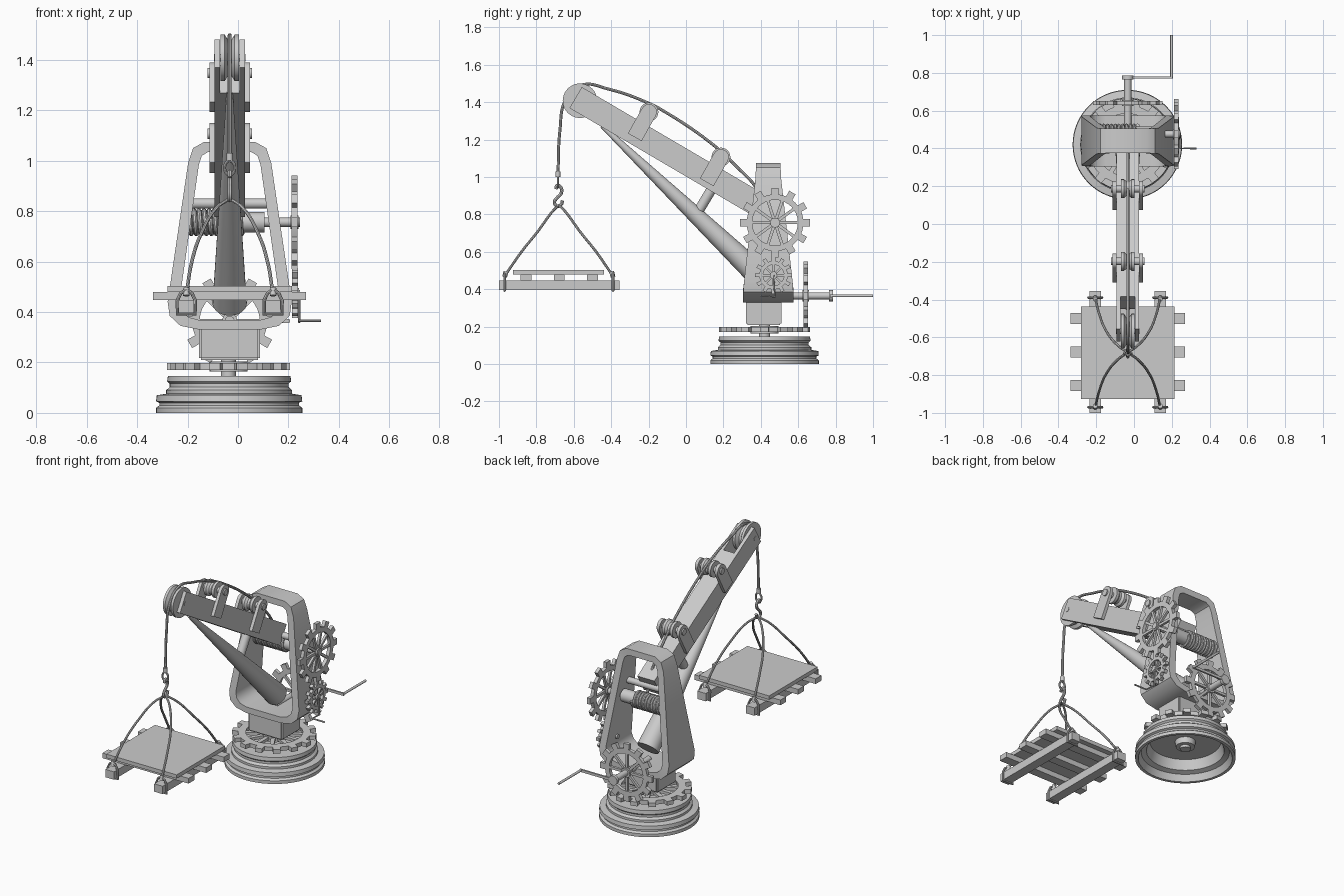
import bpy, bmesh, math
from mathutils import Vector, Matrix

if "Cube" in bpy.data.objects:
    bpy.data.objects.remove(bpy.data.objects["Cube"])

CX = -0.033  # shared centre plane of the crane
TAU = 2 * math.pi


def finish(name, bm, M=Matrix()):
    bmesh.ops.recalc_face_normals(bm, faces=bm.faces)
    me = bpy.data.meshes.new(name)
    bm.to_mesh(me)
    bm.free()
    ob = bpy.data.objects.new(name, me)
    ob.matrix_world = M
    bpy.context.collection.objects.link(ob)
    return ob


def frame_at(c, axis):
    return Matrix.Translation(c) @ Vector(axis).to_track_quat('Z', 'Y').to_matrix().to_4x4()


def add_box(bm, c, s, R=Matrix()):
    M = Matrix.Translation(c) @ R @ Matrix.Diagonal((*s, 1))
    bmesh.ops.create_cube(bm, size=1, matrix=M)


def box(name, lo, hi, bevel=0):
    bm = bmesh.new()
    add_box(bm, [(a + b) / 2 for a, b in zip(lo, hi)], [b - a for a, b in zip(lo, hi)])
    if bevel:
        bmesh.ops.bevel(bm, geom=bm.edges[:], offset=bevel, segments=2, affect='EDGES')
    return finish(name, bm)


def rod(name, p, q, r1, r2=None, seg=24):
    p, q = Vector(p), Vector(q)
    bm = bmesh.new()
    bmesh.ops.create_cone(bm, cap_ends=True, segments=seg, radius1=r1,
                          radius2=r1 if r2 is None else r2, depth=(q - p).length)
    return finish(name, bm, frame_at((p + q) / 2, q - p))


def lathe(name, prof, c, axis=(0, 0, 1), seg=64):
    bm = bmesh.new()
    vs = [bm.verts.new((r, 0, z)) for r, z in prof]
    es = [bm.edges.new(e) for e in zip(vs, vs[1:])]
    bmesh.ops.spin(bm, geom=vs + es, axis=(0, 0, 1), cent=(0, 0, 0), angle=TAU, steps=seg)
    bmesh.ops.remove_doubles(bm, verts=bm.verts, dist=1e-5)
    return finish(name, bm, frame_at(c, axis))


def tube(name, pts, r, cyclic=False, smooth=True):
    cu = bpy.data.curves.new(name, 'CURVE')
    cu.dimensions, cu.bevel_depth, cu.bevel_resolution = '3D', r, 2
    cu.resolution_u, cu.use_fill_caps = 8, True
    sp = cu.splines.new('BEZIER' if smooth else 'POLY')
    P = sp.bezier_points if smooth else sp.points
    P.add(len(pts) - 1)
    for b, p in zip(P, pts):
        b.co = p if smooth else (*p, 1)
        if smooth:
            b.handle_left_type = b.handle_right_type = 'AUTO'
    sp.use_cyclic_u = cyclic
    ob = bpy.data.objects.new(name, cu)
    bpy.context.collection.objects.link(ob)
    return ob


def gear(name, c, axis, r, teeth, spokes, thick, hub, tooth=0.035, rim=0.03, spoke=0.016):
    bm = bmesh.new()
    root, inner = r - tooth, r - tooth - rim
    out, inn = [], []
    for i in range(teeth):
        for f, rad in ((-.24, root), (-.2, r), (.2, r), (.24, root), (.5, root)):
            a = TAU * (i + f) / teeth
            u = Vector((math.cos(a), math.sin(a), 0))
            out.append(bm.verts.new(u * rad - Vector((0, 0, thick / 2))))
            inn.append(bm.verts.new(u * inner - Vector((0, 0, thick / 2))))
    n = len(out)
    fs = [bm.faces.new((out[i], out[(i + 1) % n], inn[(i + 1) % n], inn[i])) for i in range(n)]
    ex = bmesh.ops.extrude_face_region(bm, geom=fs, use_keep_orig=True)
    bmesh.ops.translate(bm, vec=(0, 0, thick), verts=[g for g in ex['geom'] if isinstance(g, bmesh.types.BMVert)])
    for i in range(spokes):
        R = Matrix.Rotation(TAU * i / spokes, 4, 'Z')
        L = inner + rim / 3
        add_box(bm, R @ Vector((L / 2, 0, 0)), (L, spoke, thick * .7), R)
    bmesh.ops.create_cone(bm, cap_ends=True, segments=24, radius1=hub, radius2=hub, depth=thick * 1.5)
    return finish(name, bm, frame_at(c, axis))


def sheave(name, y, z, r, w):
    lathe(name, [(0, -w), (r, -w), (r, -w * .55), (r * .78, -w * .2), (r * .78, w * .2),
                 (r, w * .55), (r, w), (0, w)], (CX, y, z), (1, 0, 0), 40)


# Turntable base, hollow underneath
lathe("base", [(0, .147), (.243, .147), (.246, .125), (.236, .116), (.236, .102), (.25, .09), (.25, .076),
               (.287, .07), (.29, .046), (.277, .04), (.277, .03), (.29, .02), (.29, 0), (.272, 0),
               (.255, .04), (.225, .05), (.205, .11), (0, .11)], (-.035, .42, 0))
lathe("base_hub", [(0, .06), (.03, .06), (.03, .075), (.055, .075), (.06, .112)], (-.035, .42, 0), seg=32)
rod("base_axle", (-.038, .42, .1), (-.038, .42, .23), .03)
gear("turntable_gear", (-.038, .42, .184), (0, 0, 1), .245, 14, 12, .026, .075, .035, .045, .025)
box("frame_pedestal", (-.155, .32, .21), (.087, .51, .345), .008)

# Trapezoid frame: (outer x, outer z, inner x, inner z, half depth)
half = [(.10, 1.075, .085, 1.035, .065), (.145, 1.05, .11, 1.02, .066), (.165, .99, .122, .985, .069),
        (.246, .44, .2, .44, .13), (.238, .385, .19, .405, .134), (.195, .345, .165, .38, .135),
        (.12, .33, .12, .368, .135)]
loop = half + [(-a, b, -c, d, e) for a, b, c, d, e in reversed(half)]
bm = bmesh.new()
rings = [[bm.verts.new((CX + x, .44 + s * d, z)) for x, z, s in
          ((ox, oz, -1), (ox, oz, 1), (ix, iz, 1), (ix, iz, -1))] for ox, oz, ix, iz, d in loop]
for A, B in zip(rings, rings[1:] + rings[:1]):
    for k in range(4):
        bm.faces.new((A[k], A[(k + 1) % 4], B[(k + 1) % 4], B[k]))
finish("frame", bm)

# Boom with forked tip
ang = math.atan(.587)
R = Matrix.Rotation(-ang, 4, 'X')
tip = Vector((CX, -.59, 1.425))
along = R @ Vector((0, 1, 0))
bm = bmesh.new()
add_box(bm, tip + along * .685, (.12, .97, .13), R)
for s in (-1, 1):
    add_box(bm, tip + along * .1 + Vector((s * .049, 0, 0)), (.022, .2, .13), R)
finish("boom", bm)
sheave("tip_pulley", -.567, 1.408, .092, .036)
rod("tip_pulley_axle", (CX - .062, -.567, 1.408), (CX + .062, -.567, 1.408), .015)
rod("boom_strut", (CX, .43, .435), (CX, -.45, 1.275), .068, .012, 32)
rod("boom_brace", (CX, .05, .79), (CX, .14, .94), .027)
rod("boom_crossbar", (-.2, .42, .83), (.13, .42, .83), .02)

# Guide pulleys on bracket plates
D = Vector((0, -.49, -.87)).normalized()
P = Vector((0, -D.z, D.y))
for i, (y, z) in enumerate(((.187, 1.107), (-.198, 1.348))):
    for s in (-1, 1):
        c = Vector((CX + s * .06 - .0, y, z))
        rr = .042
        pts = [c + rr * (math.cos(k * math.pi / 10) * P - math.sin(k * math.pi / 10) * D) for k in range(11)]
        pts += [c + D * .155 - P * rr, c + D * .155 + P * rr]
        bm = bmesh.new()
        f = bm.faces.new([bm.verts.new(p) for p in pts])
        ex = bmesh.ops.extrude_face_region(bm, geom=[f], use_keep_orig=True)
        bmesh.ops.translate(bm, vec=(s * .02, 0, 0),
                            verts=[g for g in ex['geom'] if isinstance(g, bmesh.types.BMVert)])
        finish(f"guide_bracket_{i}", bm)
    sheave(f"guide_pulley_{i}", y, z, .05, .036)
    rod(f"guide_axle_{i}", (CX - .088, y, z), (CX + .088, y, z), .02)

# Winding drum, coil and side gears
ay, az = .476, .756
rod("drum", (-.215, ay, az), (.105, ay, az), .04, seg=32)
rod("drum_shaft", (-.22, ay, az), (.245, ay, az), .018)
tube("rope_coil", [(-.2 + .22 * k / 220, ay + .046 * math.cos(TAU * k / 20), az + .046 * math.sin(TAU * k / 20))
                   for k in range(221)], .0095, smooth=False)
gear("drum_gear", (.224, ay, az), (1, 0, 0), .187, 12, 10, .022, .026)
gear("pinion_gear", (.226, .468, .475), (1, 0, 0), .1, 12, 8, .022, .02, .024, .02, .011)
rod("pinion_shaft", (.15, .468, .475), (.245, .468, .475), .013)
tube("pinion_crank", [(.243, .468, .475), (.243, .475, .36), (.243, .40, .365), (.33, .40, .365)], .005, smooth=False)

# Rear gear and hand crank
gear("rear_gear", (CX, .64, .365), (0, 1, 0), .184, 12, 8, .022, .03)
rod("crank_shaft", (CX, .42, .365), (CX, .775, .365), .019)
rod("crank_collar", (CX, .765, .365), (CX, .785, .365), .03)
box("crank_arm", (CX, .77, .357), (.205, .781, .373))
rod("crank_handle", (.199, .77, .365), (.199, 1.0, .365), .0075)

# Hoisting rope and hook
tube("hoist_rope", [(CX, y, z) for y, z in (
    (.435, .79), (.38, .935), (.262, 1.064), (.166, 1.156), (-.14, 1.365), (-.2, 1.395), (-.406, 1.468),
    (-.567, 1.49), (-.645, 1.41), (-.674, 1.25), (-.685, 1.0))], .008)
rod("rope_sleeve", (CX, -.685, 1.0), (CX, -.685, 1.03), .013)
tube("hook_ring", [(CX + .02 * math.cos(TAU * k / 16), -.685, .972 + .028 * math.sin(TAU * k / 16))
                   for k in range(16)], .006, True)
tube("hook", [(CX, y, z) for y, z in (
    (-.695, .935), (-.688, .955), (-.667, .94), (-.668, .912), (-.688, .89), (-.703, .866), (-.69, .845),
    (-.668, .853), (-.66, .875))], .009)

# Pallet
for x in (CX - .172, CX + .172):
    box("pallet_runner", (x - .03, -1.0, .397), (x + .03, -.355, .447))
for y in (-.855, -.678, -.5):
    box("pallet_crossbeam", (-.337, y - .029, .447), (.27, y + .029, .48))
box("pallet_deck", (-.28, -.926, .48), (.215, -.438, .504))

# Slings with loops around the runner ends
for sx in (-1, 1):
    for sy in (-1, 1):
        tube("sling", [(CX + sx * a, -.68 + sy * b, z) for a, b, z in (
            (0, 0, .85), (.05, .035, .815), (.115, .115, .706), (.15, .2, .6), (.172, .29, .47))], .007)
        cx, y = CX + sx * .172, -.68 + sy * .29
        tube("sling_loop", [(cx + a, y, z) for a, z in (
            (0, .49), (-.022, .475), (-.036, .445), (-.036, .391), (.036, .391), (.036, .445), (.022, .475))],
            .007, True, False)
        rod("sling_knot", (cx, y, .465), (cx, y - sy * .008, .495), .013, seg=12)

# Convert ropes to meshes and shade
bpy.ops.object.select_all(action='SELECT')
bpy.context.view_layer.objects.active = bpy.data.objects["hoist_rope"]
bpy.ops.object.convert(target='MESH')
bpy.ops.object.select_all(action='SELECT')
bpy.ops.object.shade_smooth_by_angle(angle=math.radians(35))
